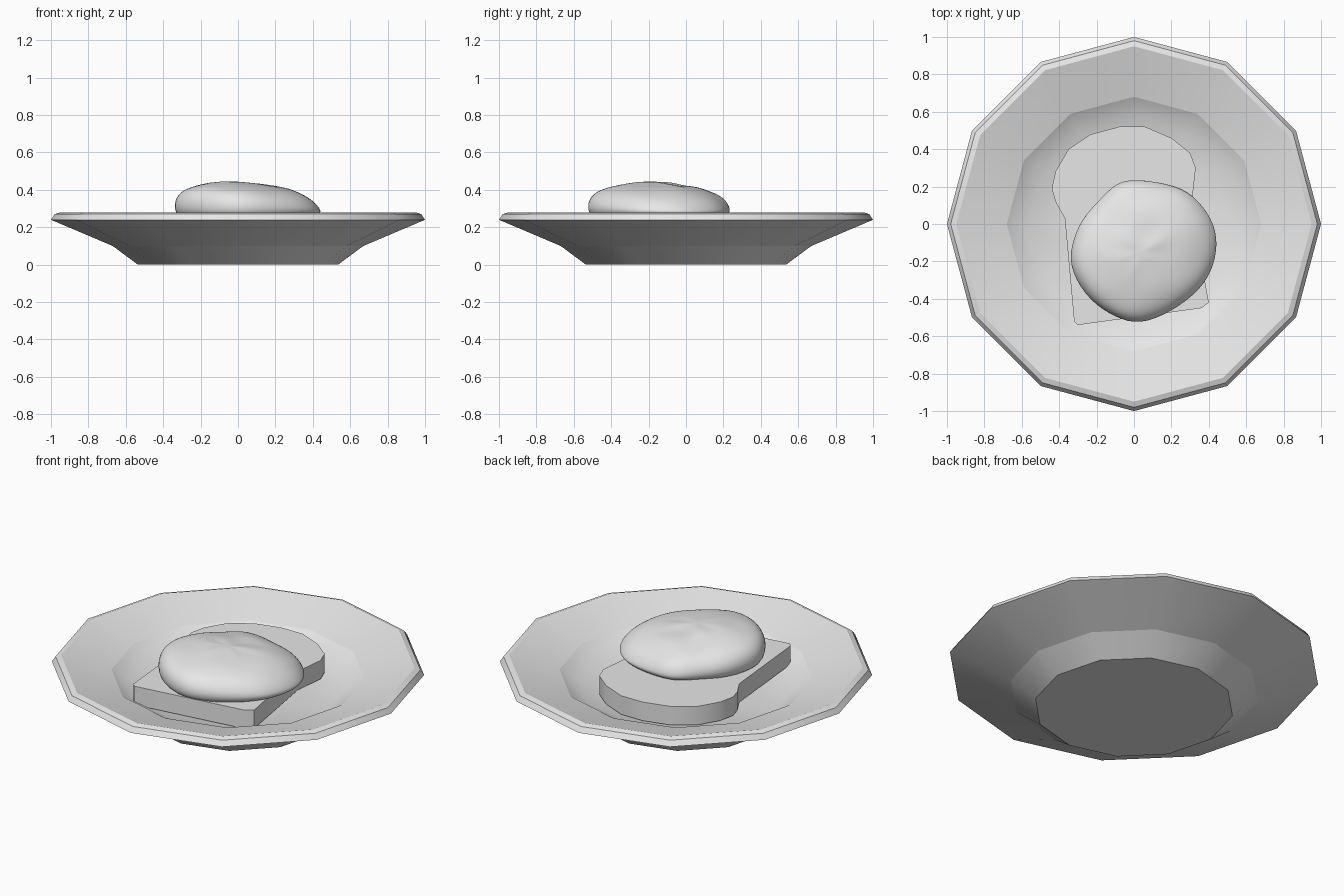
import bpy
import bmesh
import math
import random

random.seed(4)

if "Cube" in bpy.data.objects:
    bpy.data.objects.remove(bpy.data.objects["Cube"], do_unlink=True)

# One plain colour for everything
grey = bpy.data.materials.new("light_grey")
grey.use_nodes = True
colour = (0.8, 0.8, 0.8, 1.0)
grey.diffuse_color = colour
grey.node_tree.nodes["Principled BSDF"].inputs["Base Color"].default_value = colour


def loft(name, rings, smooth_angle, subdivide=False):
    """Join rings of points with quads and close both ends."""
    bm = bmesh.new()
    loops = [[bm.verts.new(point) for point in ring] for ring in rings]
    count = len(loops[0])
    for low, high in zip(loops, loops[1:]):
        for i in range(count):
            j = (i + 1) % count
            bm.faces.new((low[i], low[j], high[j], high[i]))
    bm.faces.new(loops[0][::-1])
    bm.faces.new(loops[-1])
    bmesh.ops.recalc_face_normals(bm, faces=bm.faces)
    mesh = bpy.data.meshes.new(name)
    bm.to_mesh(mesh)
    bm.free()
    mesh.materials.append(grey)
    obj = bpy.data.objects.new(name, mesh)
    bpy.context.collection.objects.link(obj)
    bpy.ops.object.select_all(action="DESELECT")
    obj.select_set(True)
    bpy.context.view_layer.objects.active = obj
    bpy.ops.object.shade_smooth_by_angle(angle=math.radians(smooth_angle))
    if subdivide:
        surface = obj.modifiers.new("rounding", "SUBSURF")
        surface.levels = surface.render_levels = 2
    return obj


def circle(radius, height, sides=12):
    steps = [math.tau * i / sides for i in range(sides)]
    return [(radius * math.cos(a), radius * math.sin(a), height) for a in steps]


# Plate: twelve-sided turned profile, from the foot over the rim to the well
WELL_RADIUS = 0.68
profile = [(0.535, 0), (0.67, 0.1), (1, 0.24), (0.98, 0.27), (0.95, 0.28),
           (WELL_RADIUS, 0.205), (0.57, 0.14), (0.3, 0.135)]
plate = loft("plate", [circle(r, z) for r, z in profile], 32)

# Crisp edge where the well begins
for edge in plate.data.edges:
    ends = [plate.data.vertices[v].co for v in edge.vertices]
    if all(abs(math.hypot(p.x, p.y) - WELL_RADIUS) < 0.01 for p in ends):
        edge.use_edge_sharp = True

# Bread slice: flat outline with a wide crust end at the back
slice_outline = [(-.3, -.54), (.36, -.45), (.4, -.42), (.38, -.31), (.31, .12),
                 (.33, .3), (.3, .38), (.2, .46), (.06, .52), (-.08, .52),
                 (-.23, .48), (-.35, .4), (-.42, .28), (-.44, .19), (-.42, .12),
                 (-.37, .03), (-.32, -.52)]
loft("bread_slice", [[(x, y, z) for x, y in slice_outline] for z in (0.15, 0.26)], 32)

# Topping: lumpy dome, built from one outline scaled up to a flattened crown
topping_outline = [(0, .24), (-.1, .22), (-.19, .12), (-.28, .03), (-.34, -.12),
                   (-.34, -.25), (-.24, -.41), (-.1, -.5), (.03, -.54), (.2, -.47),
                   (.36, -.35), (.43, -.22), (.45, -.07), (.4, .06), (.29, .18),
                   (.15, .22)]
CENTRE_X, CENTRE_Y = 0.04, -0.15
layers = [(0.5, 0.25), (0.9, 0.25), (1, 0.275), (1.01, 0.315), (0.93, 0.365),
          (0.78, 0.4), (0.55, 0.425), (0.3, 0.437), (0.1, 0.44)]


def topping_ring(scale, height):
    ring = []
    for x, y in topping_outline:
        dx, dy = (x - CENTRE_X) * scale, (y - CENTRE_Y) * scale
        lump = random.uniform(-0.012, 0.006) if 0.2 < scale < 0.95 else 0
        tilt = -0.06 * dx - 0.04 * dy if height > 0.3 else 0
        ring.append((CENTRE_X + dx, CENTRE_Y + dy, height + lump + tilt))
    return ring


loft("topping", [topping_ring(s, z) for s, z in layers], 180, subdivide=True)
